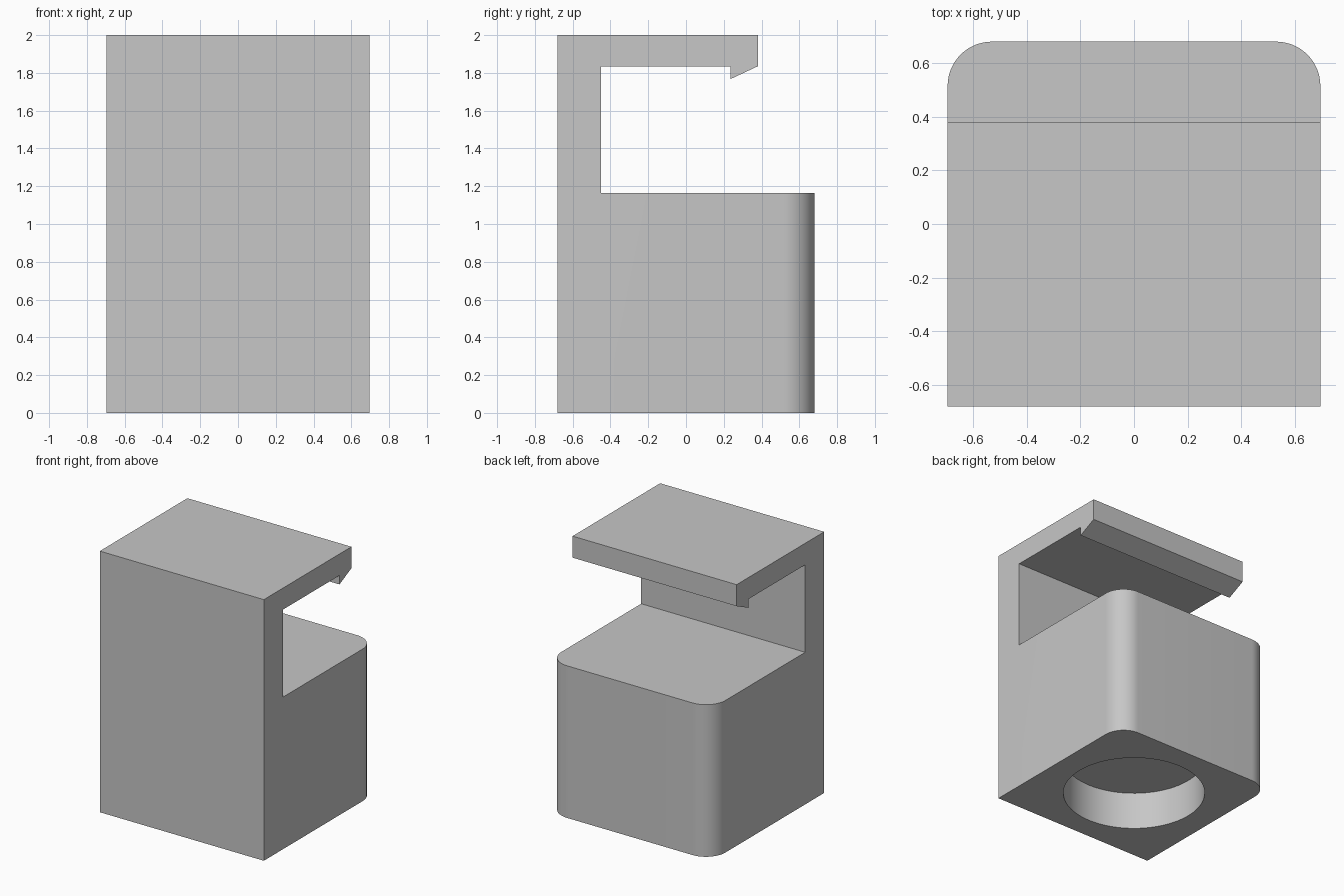
import bpy
import bmesh
import math

if "Cube" in bpy.data.objects:
    bpy.data.objects.remove(bpy.data.objects["Cube"], do_unlink=True)

HALF_WIDTH, HALF_DEPTH, HEIGHT = 0.695, 0.68, 2.0
CORNER_RADIUS = 0.165
HOLE_RADIUS, HOLE_DEPTH = 0.505, 0.29

grey = bpy.data.materials.new("light grey")
grey.use_nodes = True
colour = (0.57, 0.57, 0.57, 1.0)
grey.diffuse_color = colour
grey.node_tree.nodes["Principled BSDF"].inputs["Base Color"].default_value = colour


def make_object(name, bm):
    bmesh.ops.recalc_face_normals(bm, faces=bm.faces)
    mesh = bpy.data.meshes.new(name)
    bm.to_mesh(mesh)
    bm.free()
    mesh.materials.append(grey)
    obj = bpy.data.objects.new(name, mesh)
    bpy.context.collection.objects.link(obj)
    return obj


# Side profile (y, z): block, back plate, top arm and hooked lip
profile = [
    (-HALF_DEPTH, 0), (HALF_DEPTH, 0), (HALF_DEPTH, 1.165),
    (-0.45, 1.165), (-0.45, 1.835), (0.235, 1.835),
    (0.235, 1.767), (0.38, 1.835), (0.38, HEIGHT), (-HALF_DEPTH, HEIGHT),
]
bm = bmesh.new()
face = bm.faces.new([bm.verts.new((-HALF_WIDTH, y, z)) for y, z in profile])
side = bmesh.ops.extrude_face_region(bm, geom=[face])
moved = [v for v in side["geom"] if isinstance(v, bmesh.types.BMVert)]
bmesh.ops.translate(bm, verts=moved, vec=(2 * HALF_WIDTH, 0, 0))

# Rounded upright corners on the block
corners = [e for e in bm.edges
           if all(v.co.y > HALF_DEPTH - 0.01 for v in e.verts)
           and abs(e.verts[0].co.z - e.verts[1].co.z) > 1]
bmesh.ops.bevel(bm, geom=corners, offset=CORNER_RADIUS, segments=16,
                profile=0.5, affect='EDGES')
body = make_object("clip_holder_body", bm)

# Round blind hole in the underside
bm = bmesh.new()
bmesh.ops.create_cone(bm, cap_ends=True, segments=96, radius1=HOLE_RADIUS,
                      radius2=HOLE_RADIUS, depth=2 * HOLE_DEPTH)
cutter = make_object("hole_cutter", bm)
cutter.hide_render = True

cut = body.modifiers.new("underside hole", 'BOOLEAN')
cut.operation = 'DIFFERENCE'
cut.solver = 'EXACT'
cut.object = cutter

bpy.ops.object.select_all(action='DESELECT')
body.select_set(True)
bpy.context.view_layer.objects.active = body
bpy.ops.object.modifier_apply(modifier=cut.name)
bpy.data.objects.remove(cutter, do_unlink=True)

# Smooth curved walls, crisp edges
bpy.ops.object.shade_smooth_by_angle(angle=math.radians(20))
